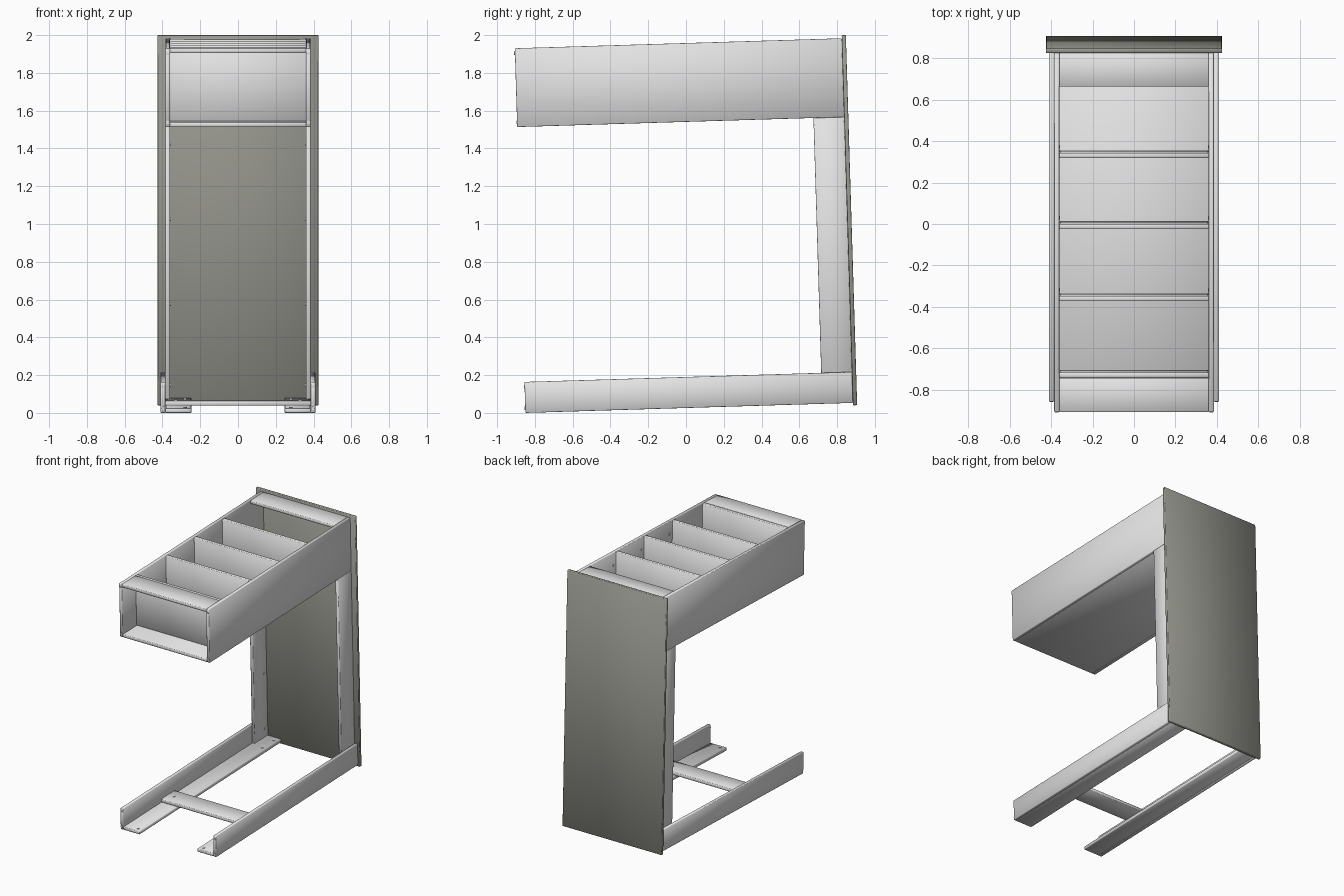
import bpy, bmesh, math
from mathutils import Matrix

if "Cube" in bpy.data.objects:
    bpy.data.objects.remove(bpy.data.objects["Cube"])

TILT = Matrix.Rotation(math.radians(1.75), 4, 'X')   # whole frame leans slightly


def material(name, rgb):
    m = bpy.data.materials.new(name)
    m.diffuse_color = (*rgb, 1)
    m.use_nodes = True
    m.node_tree.nodes["Principled BSDF"].inputs["Base Color"].default_value = m.diffuse_color
    return m


LIGHT = material("light_grey_board", (0.78, 0.78, 0.78))
PANEL = material("warm_grey_panel", (0.31, 0.31, 0.275))


def finish(bm, name, mat):
    bm.transform(TILT)
    me = bpy.data.meshes.new(name)
    bm.to_mesh(me)
    bm.free()
    for p in me.polygons:
        p.use_smooth = True
    me.materials.append(mat)
    ob = bpy.data.objects.new(name, me)
    bpy.context.collection.objects.link(ob)
    return ob


def board(name, x, y, z, mat=LIGHT):
    """Softly rounded board between the given (low, high) limits."""
    bm = bmesh.new()
    bmesh.ops.create_cube(bm, size=1)
    for v in bm.verts:
        v.co = [lim[0] if c < 0 else lim[1] for c, lim in zip(v.co, (x, y, z))]
    bmesh.ops.bevel(bm, geom=bm.edges[:], offset=0.003, segments=1,
                    affect='EDGES')
    return finish(bm, name, mat)


def screw(name, loc, axis):
    """Small screw head standing proud along an axis."""
    bm = bmesh.new()
    rot = {'z': Matrix.Identity(4),
           'x': Matrix.Rotation(math.pi / 2, 4, 'Y'),
           'y': Matrix.Rotation(math.pi / 2, 4, 'X')}[axis]
    bmesh.ops.create_cone(bm, cap_ends=True, segments=12, radius1=0.009,
                          radius2=0.009, depth=0.008,
                          matrix=Matrix.Translation(loc) @ rot)
    ob = finish(bm, name, LIGHT)
    ob.data.set_sharp_from_angle(angle=math.radians(40))


BACK = 0.885      # front face of the back panel
FRONT = -0.847    # front of the tray
DIVIDERS = (-0.669, -0.300, 0.047, 0.390)

# Back panel
board("back_panel", (-0.425, 0.425), (BACK, 0.907), (0.013, 1.973), PANEL)

# Mirrored parts: tray sides, uprights and L-shaped floor rails
for s, side in ((-1, "left"), (1, "right")):
    def span(a, b):
        return tuple(sorted((s * a, s * b)))

    board(side + "_tray_side", span(0.36, 0.385), (FRONT, BACK), (1.54, 1.957))
    board(side + "_upright", span(0.36, 0.385), (0.722, BACK), (0.051, 1.54))
    board(side + "_rail_web", span(0.385, 0.41), (-0.85, BACK), (0.026, 0.19))
    board(side + "_rail_flange", span(0.247, 0.385), (-0.85, BACK), (0.026, 0.051))

    # Screw heads
    for z in (1.565, 1.93):
        screw(side + "_tray_end_screw", (s * 0.3725, FRONT, z), 'y')
    for z in (0.05, 0.165):
        screw(side + "_rail_end_screw", (s * 0.3975, -0.85, z), 'y')
    for y in (-0.82, 0.70, 0.84):
        screw(side + "_flange_screw", (s * 0.28, y, 0.051), 'z')
    for z in (0.12, 0.55, 1.0, 1.4):
        screw(side + "_upright_screw", (s * 0.36, 0.85, z), 'x')
    for y in DIVIDERS[1:]:
        screw(side + "_tray_screw", (s * 0.36, y + 0.04, 1.86), 'x')
    screw(side + "_crossbar_screw", (s * 0.33, -0.307, 0.076), 'z')

# Tray floor, front and back top boards
board("tray_floor", (-0.36, 0.36), (FRONT, BACK), (1.54, 1.565))
board("tray_front_top", (-0.36, 0.36), (FRONT, -0.682), (1.932, 1.957))
board("tray_back_top", (-0.36, 0.36), (0.722, BACK), (1.932, 1.957))

# Tray dividers
for y in DIVIDERS:
    board("tray_divider", (-0.36, 0.36), (y - 0.0125, y + 0.0125), (1.565, 1.955))

# Crossbar between the floor rails
board("floor_crossbar", (-0.385, 0.385), (-0.39, -0.225), (0.051, 0.076))
